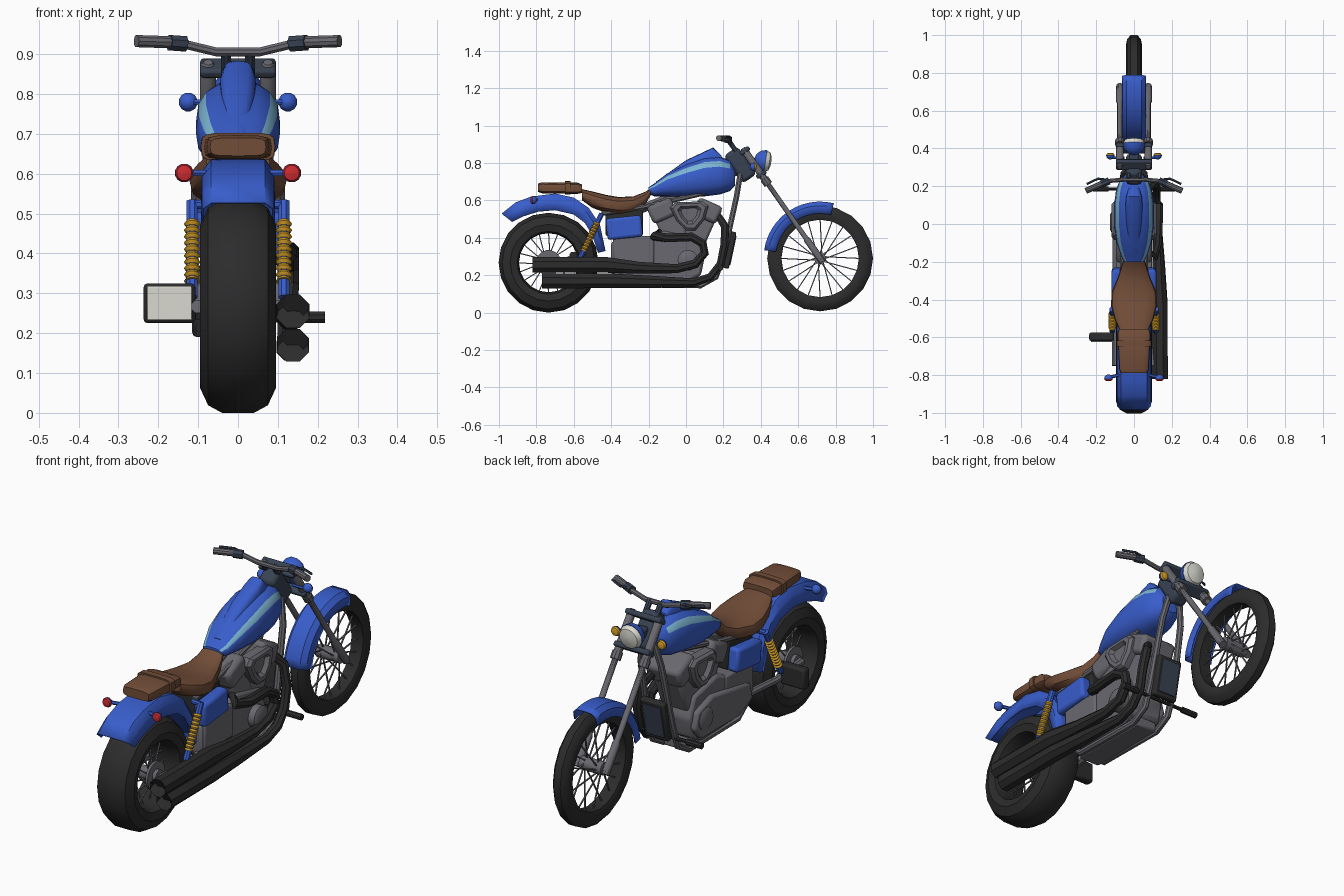
import bpy, bmesh
from math import sin, cos, pi, radians
from mathutils import Vector as V

cube = bpy.data.objects.get("Cube")
if cube:
    bpy.data.objects.remove(cube, do_unlink=True)


def material(name, *rgb):
    m = bpy.data.materials.new(name)
    m.use_nodes = True
    m.diffuse_color = (*rgb, 1)
    m.node_tree.nodes["Principled BSDF"].inputs["Base Color"].default_value = (*rgb, 1)
    return m


BLUE = material("blue_paint", .04, .11, .6)
BLACK = material("black_rubber", .025, .025, .025)
STEEL = material("grey_steel", .14, .14, .16)
SLATE = material("dark_slate", .04, .055, .085)
BROWN = material("brown_leather", .17, .075, .04)
YELLOW = material("amber", .7, .36, .02)
RED = material("red_lens", .6, .025, .03)
STRIPE = material("pale_blue_stripe", .2, .46, .65)
WHITE = material("off_white", .7, .7, .64)
SIDES = ((-1, "right"), (1, "left"))


def finish(name, bm, mat, bevel=0, angle=35):
    bmesh.ops.recalc_face_normals(bm, faces=bm.faces)
    me = bpy.data.meshes.new(name)
    bm.to_mesh(me)
    bm.free()
    ob = bpy.data.objects.new(name, me)
    bpy.context.collection.objects.link(ob)
    me.materials.append(mat)
    bpy.ops.object.select_all(action='DESELECT')
    ob.select_set(True)
    bpy.context.view_layer.objects.active = ob
    bpy.ops.object.shade_smooth_by_angle(angle=radians(angle))
    if bevel:
        mod = ob.modifiers.new("bevel", 'BEVEL')
        mod.width, mod.segments = bevel, 2
    return ob


def loft(name, rings, mat, wrap=True, loop=False, cap=True, bevel=0):
    """Skin between rings; wrap closes each ring, loop joins last to first."""
    bm = bmesh.new()
    vs = [[bm.verts.new(p) for p in r] for r in rings]
    n, k = len(rings), len(rings[0])
    for i in range(n if loop else n - 1):
        a, b = vs[i], vs[(i + 1) % n]
        for j in range(k if wrap else k - 1):
            m = (j + 1) % k
            bm.faces.new((a[j], a[m], b[m], b[j]))
    if cap and wrap and not loop:
        bm.faces.new(vs[0])
        bm.faces.new(vs[-1])
    return finish(name, bm, mat, bevel)


def tube(name, pts, radius, mat, sides=8, cap=True):
    pts = [V(p) for p in pts]
    rad = radius if isinstance(radius, list) else [radius] * len(pts)
    ref = V((0, 1, 0)) if abs((pts[-1] - pts[0]).normalized().x) > .8 else V((1, 0, 0))
    rings = []
    for i, p in enumerate(pts):
        d = (pts[min(i + 1, len(pts) - 1)] - pts[max(i - 1, 0)]).normalized()
        u = d.cross(ref).normalized()
        w = d.cross(u)
        rings.append([p + rad[i] * (u * cos(t) + w * sin(t))
                      for t in [2 * pi * (j + .5) / sides for j in range(sides)]])
    return loft(name, rings, mat, cap=cap)


def prism(name, outline, x0, x1, mat, bevel=.01):
    return loft(name, [[(x, y, z) for y, z in outline] for x in (x0, x1)], mat, bevel=bevel)


def box(name, c, s, mat, bevel=.01, tilt=0):
    pts = [(a * s[1] / 2, b * s[2] / 2) for a, b in ((-1, -1), (1, -1), (1, 1), (-1, 1))]
    t = radians(tilt)
    pts = [(c[1] + y * cos(t) - z * sin(t), c[2] + y * sin(t) + z * cos(t)) for y, z in pts]
    return prism(name, pts, c[0] - s[0] / 2, c[0] + s[0] / 2, mat, bevel)


def body(name, stations, mat, power=.75, n=16):
    """Rounded solid along y from (y, bottom, top, half width)."""
    rings = []
    for y, lo, hi, w in stations:
        ring = []
        for j in range(n):
            c, s = cos(2 * pi * j / n), sin(2 * pi * j / n)
            q = lambda v: abs(v) ** power * (1 if v > 0 else -1)
            ring.append((w * q(c), y, (lo + hi) / 2 + (hi - lo) / 2 * q(s)))
        rings.append(ring)
    return loft(name, rings, mat)


def bulb(name, c, d, r, shell, lens):
    """Domed housing closed by a lens facing d."""
    c, d = V(c), V(d).normalized()
    arc = [radians(a) for a in (8, 35, 62, 90)]
    tube(name + "_housing", [c - d * r * cos(a) for a in arc],
         [r * sin(a) for a in arc], shell, 12)
    tube(name + "_lens", [c, c + d * r * .35, c + d * r * .5],
         [r * .95, r * .8, r * .3], lens, 12)


# Wheels
def wheel(name, y, z, half, rim, hub_w, seg, spokes):
    prof = half + [(-x, r) for x, r in reversed(half)]
    at = lambda x, r, t: (x, y + r * cos(t), z + r * sin(t))
    loft(name + "_tyre", [[at(x, r, 2 * pi * i / seg) for x, r in prof] for i in range(seg)],
         BLACK, loop=True)
    tube(name + "_hub", [(-hub_w, y, z), (hub_w, y, z)], .032, STEEL, 12)
    for i in range(spokes):
        t, s = 2 * pi * i / spokes, (-1) ** i
        tube(name + "_spoke", [at(s * hub_w * .6, .02, t + s * .5), at(0, rim, t)], .004, STEEL, 4)


wheel("rear_wheel", -.735, .267,
      [(.04, .267), (.075, .248), (.095, .205), (.085, .168), (.05, .158)], .162, .09, 20, 20)
wheel("front_wheel", .717, .29,
      [(.018, .283), (.036, .262), (.042, .235), (.032, .207)], .21, .06, 20, 20)
for s, side in SIDES:
    tube(side + "_rear_disc", [(s * .06, -.735, .267), (s * .072, -.735, .267)], .068, STEEL, 16)
    tube(side + "_swingarm", [(s * .1, -.75, .267), (s * .1, -.55, .25), (s * .08, -.35, .25)], .018, STEEL)


# Fenders
def fender(name, outer, inner, w, top_w):
    rings = []
    for o, i in zip(outer, inner):
        mid = (i[0] + .65 * (o[0] - i[0]), i[1] + .65 * (o[1] - i[1]))
        half = [(w, i), (w * .97, mid), (top_w, o)]
        rings.append([(x, *p) for x, p in half] + [(-x, *p) for x, p in reversed(half)])
    ob = loft(name, rings, BLUE, wrap=False)
    ob.modifiers.new("thickness", 'SOLIDIFY').thickness = .006


arc = [radians(a) for a in range(76, 174, 8)]
ring = lambda r: [(.717 + r * cos(a), .292 + r * sin(a)) for a in arc]
fender("front_fender", ring(.302), ring(.238), .064, .04)
fender("rear_fender",
       [(-.985, .53), (-.91, .59), (-.83, .62), (-.7, .637), (-.6, .615), (-.52, .56), (-.46, .47), (-.43, .33)],
       [(-.93, .485), (-.87, .515), (-.79, .54), (-.7, .548), (-.6, .525), (-.54, .48), (-.5, .41), (-.47, .32)],
       .093, .068)

# Tank with stripe bands, and ridge on top
tank = body("fuel_tank", [(-.2, .635, .67, .05), (-.17, .622, .69, .068), (-.1, .62, .745, .092),
                          (0, .615, .795, .106), (.1, .622, .83, .106), (.18, .632, .835, .095),
                          (.235, .65, .815, .075), (.262, .68, .77, .045)], BLUE, .8)
tank.data.materials.append(STRIPE)
for f in tank.data.polygons:
    if f.index < 96 and f.index % 16 in (1, 6):
        f.material_index = 1
body("tank_ridge", [(-.16, .66, .7, .025), (0, .7, .815, .042), (.1, .74, .862, .047),
                    (.145, .76, .883, .042), (.19, .76, .84, .03)], BLUE, .6)

# Seat and passenger pad
body("seat", [(-.555, .6, .66, .08), (-.5, .56, .648, .105), (-.43, .535, .63, .122), (-.36, .525, .618, .118),
              (-.28, .535, .622, .085), (-.22, .575, .645, .066), (-.19, .625, .665, .055)], BROWN, .7)
body("passenger_pad", [(-.79, .645, .69, .07), (-.77, .638, .697, .078),
                       (-.58, .635, .695, .088), (-.555, .64, .685, .08)], BROWN, .45)
body("pad_strap", [(-.648, .632, .703, .093), (-.618, .632, .703, .094)], BROWN, .45)

# Engine
prism("crankcase", [(-.4, .24), (-.4, .38), (-.24, .39), (-.12, .44), (.06, .4), (.1, .3), (.08, .2), (0, .16), (-.3, .17)],
      -.09, .085, STEEL, .015)
box("belly_pan", (0, -.12, .16), (.12, .42, .05), STEEL)
box("gearbox", (0, -.28, .33), (.19, .22, .16), STEEL)
prism("primary_cover", [(-.36, .24), (-.34, .32), (-.05, .37), (.07, .33), (.09, .25), (.04, .19), (-.25, .19)],
      -.115, -.08, STEEL, .012)
for s, side in SIDES:
    tube(side + "_round_cover", [(s * .08, .01, .28), (s * .118, .01, .28), (s * .126, .01, .28)],
         [.055, .055, .042], STEEL, 14)
for name, y, tilt in (("front", .085, -24), ("rear", -.095, 24)):
    box(name + "_cylinder", (0, y * .75, .44), (.15, .13, .2), STEEL, .015, tilt)
    box(name + "_cylinder_head", (0, y * 1.35, .545), (.19, .14, .1), STEEL, .02, tilt)
for s, side in SIDES:
    tri = [(-.085, .56), (-.06, .59), (.09, .595), (.12, .57), (.1, .5), (.05, .44), (0, .44), (-.05, .49)]
    shrink = lambda k: [(.018 + (y - .018) * k, .53 + (z - .53) * k) for y, z in tri]
    prof = [(.06, 1), (.105, 1), (.118, .85), (.118, .62), (.1, .45)]
    loft(side + "_air_cleaner", [[(s * x, y, z) for y, z in shrink(k)] for x, k in prof], STEEL)
    box(side + "_side_panel", (s * .088, -.33, .455), (.06, .19, .115), BLUE, .015, 6)
box("battery_bay", (0, -.33, .48), (.13, .2, .14), BLACK)

# Frame
for s, side in SIDES:
    tube(side + "_down_tube", [(s * .03, .29, .74), (s * .055, .27, .62), (s * .068, .2, .3), (s * .068, .16, .19),
                               (s * .068, .08, .145), (s * .068, -.3, .15), (s * .07, -.42, .25)], .016, STEEL)
    tube(side + "_seat_rail", [(s * .05, .1, .64), (s * .06, -.2, .57), (s * .075, -.45, .53)], .014, STEEL)
tube("backbone", [(0, .28, .76), (0, 0, .65), (0, -.3, .53)], .025, STEEL)
box("radiator", (0, .232, .335), (.13, .035, .2), BLACK, .008, -12)
box("radiator_core", (0, .25, .332), (.1, .008, .16), SLATE, .002, -12)

# Steering head, fork and handlebar
box("steering_head", (0, .29, .79), (.085, .09, .18), SLATE, .02, 35)
for z in (.74, .865):
    box("fork_clamp", (0, .717 - .7 * (z - .29), z), (.19, .06, .025), SLATE, .008, 35)
for s, side in SIDES:
    leg = lambda z: (s * .075, .717 - .7 * (z - .29), z)
    tube(side + "_fork_upper", [leg(.88), leg(.87), leg(.7)], [.012, .02, .02], STEEL, 10)
    tube(side + "_fork_collar", [leg(.715), leg(.685)], .025, STEEL, 10)
    tube(side + "_fork_lower", [leg(.7), leg(.4), leg(.39), leg(.27)], [.014, .014, .019, .019], STEEL, 10)
    tube(side + "_bar_riser", [(s * .03, .27, .86), (s * .03, .235, .91)], .014, SLATE)
    tube(side + "_grip", [(s * .165, .215, .93), (s * .255, .175, .933)], .016, STEEL, 10)
    tube(side + "_switch_box", [(s * .132, .228, .926), (s * .172, .212, .929)], .021, SLATE)
    tube(side + "_lever", [(s * .15, .235, .935), (s * .19, .24, .937), (s * .25, .212, .94)], .006, SLATE, 6)
    tube(side + "_front_signal_stalk", [(s * .05, .35, .78), (s * .11, .35, .78)], .007, BLUE, 6)
    bulb(side + "_front_signal", (s * .125, .365, .78), (0, 1, 0), .024, BLUE, YELLOW)
    tube(side + "_tail_signal_stalk", [(s * .08, -.8, .602), (s * .125, -.81, .602)], .009, BLUE, 6)
    bulb(side + "_tail_signal", (s * .135, -.82, .602), (0, -1, 0), .024, BLUE, RED)
tube("handlebar", [(-.17, .213, .93), (-.13, .228, .924), (-.055, .235, .906), (.055, .235, .906),
                   (.13, .228, .924), (.17, .213, .93)], .012, STEEL)
bulb("headlight", (0, .425, .81), (0, 1, -.15), .062, BLUE, WHITE)
box("headlight_bracket", (0, .35, .8), (.05, .06, .05), SLATE)

# Rear shocks with coil springs
for s, side in SIDES:
    at = lambda t: (s * .115, -.567 + .117 * t, .29 + .24 * t)
    tube(side + "_shock_body", [at(0), at(1)], .015, BLUE)
    coils = 19
    tube(side + "_spring", [at(.17 + .63 * i / coils) for i in range(coils + 1)],
         [.014 if i % 2 else .021 for i in range(coils + 1)], YELLOW, 10)
    tube(side + "_shock_mount", [(s * .07, *at(.97)[1:]), at(.97)], .012, BLUE)

# Exhausts with open flared ends
tube("upper_exhaust", [(.06, -.14, .43), (.11, -.17, .41), (.125, -.1, .4), (.13, .03, .405), (.13, .09, .37),
                       (.13, .1, .32), (.125, .05, .26), (.125, -.05, .235), (.13, -.25, .24), (.135, -.42, .255),
                       (.138, -.82, .255), (.138, -.78, .255), (.138, -.6, .255)],
     [.02, .025, .025, .025, .025, .025, .025, .026, .034, .045, .045, .036, .03], BLACK)
tube("lower_exhaust", [(.06, .17, .52), (.1, .21, .46), (.12, .205, .36), (.12, .185, .26), (.12, .13, .19), (.12, .04, .16),
                       (.13, -.2, .165), (.138, -.4, .17), (.138, -.77, .17), (.138, -.73, .17), (.138, -.55, .17)],
     [.02, .023, .023, .023, .023, .025, .036, .042, .044, .036, .03], BLACK)

# Foot pegs and number plate
tube("foot_peg_bar", [(-.14, .185, .24), (.14, .185, .24)], .009, BLACK)
for s, side in SIDES:
    tube(side + "_foot_peg", [(s * .135, .185, .24), (s * .218, .185, .24)], .015, BLACK)
box("plate_holder", (-.172, -.597, .275), (.13, .045, .1), BLACK, .01)
box("number_plate", (-.172, -.621, .275), (.112, .006, .084), WHITE, .002)
tube("plate_bracket", [(-.12, -.59, .26), (-.095, -.62, .26)], .012, BLACK)
